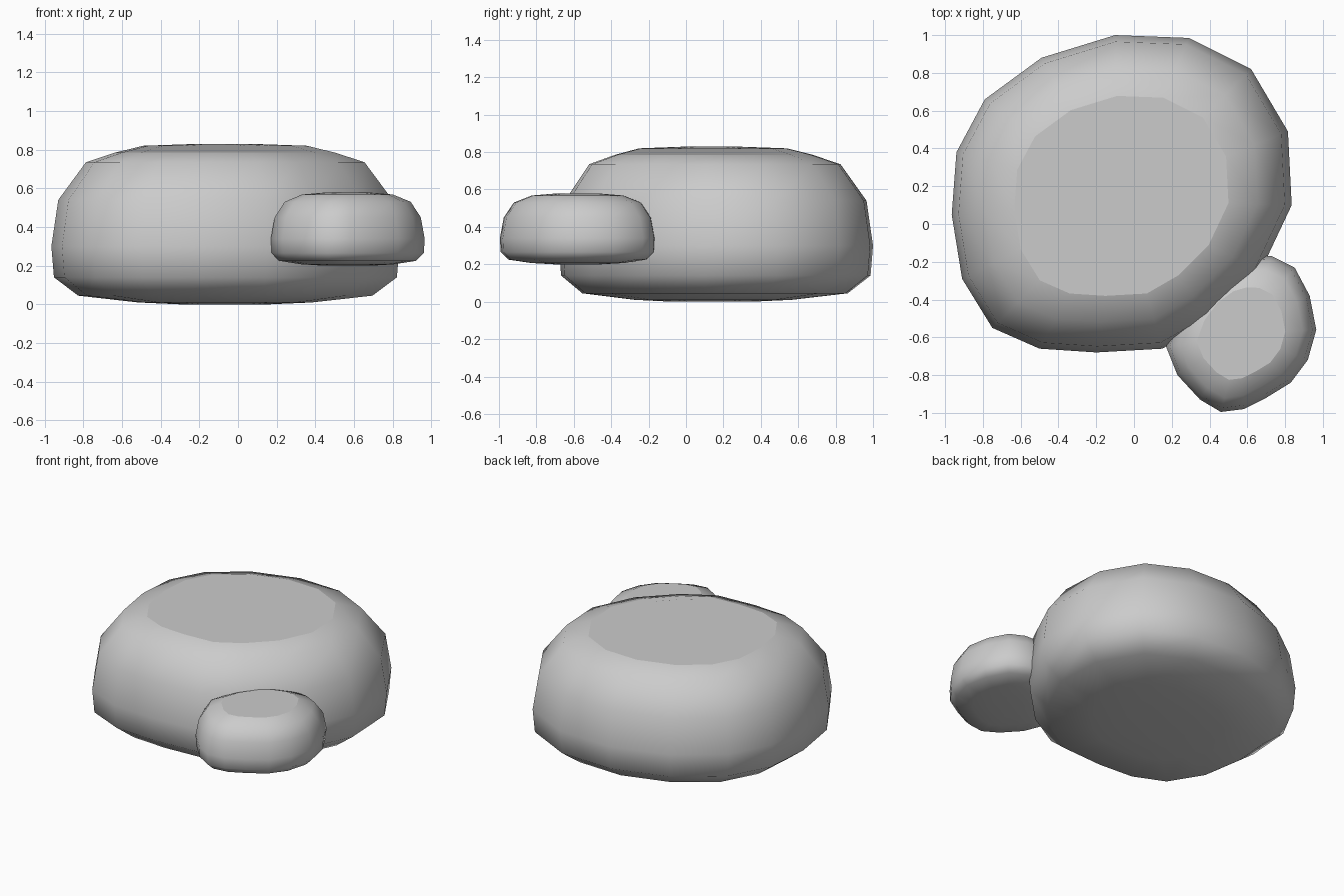
import bpy
import bmesh

cube = bpy.data.objects.get("Cube")
if cube:
    bpy.data.objects.remove(cube)

stone = bpy.data.materials.new("stone grey")
stone.use_nodes = True
stone.diffuse_color = (0.6, 0.6, 0.6, 1)
stone.node_tree.nodes["Principled BSDF"].inputs["Base Color"].default_value = (0.6, 0.6, 0.6, 1)


def rock(name, centre, outline, levels, cap_level):
    """Loft the widest outline through (scale, height) levels, from the bottom up."""
    cx, cy = centre
    bm = bmesh.new()
    rings = [[bm.verts.new((cx + (x - cx) * s, cy + (y - cy) * s, z)) for x, y in outline]
             for s, z in levels]
    n = len(outline)
    for lower, upper in zip(rings, rings[1:]):
        for i in range(n):
            j = (i + 1) % n
            bm.faces.new((lower[i], lower[j], upper[j], upper[i]))
    bm.faces.new(rings[0][::-1])
    bm.faces.new(rings[-1])
    for face in bm.faces:
        face.smooth = True
    # crease around the worn top
    for i in range(n):
        bm.edges.get((rings[cap_level][i], rings[cap_level][(i + 1) % n])).smooth = False
    mesh = bpy.data.meshes.new(name)
    bm.to_mesh(mesh)
    bm.free()
    mesh.materials.append(stone)
    # the worn top is shaded as one level surface
    cap_z = levels[cap_level][1] - 0.001
    normals = [(0, 0, 0)] * len(mesh.loops)
    for poly in mesh.polygons:
        if all(mesh.vertices[v].co.z > cap_z for v in poly.vertices):
            for loop in poly.loop_indices:
                normals[loop] = (0, 0, 1)
    mesh.normals_split_custom_set(normals)
    obj = bpy.data.objects.new(name, mesh)
    bpy.context.collection.objects.link(obj)


# Large boulder, outline anticlockwise from the back
rock("large_boulder", (-0.07, 0.13),
     [(-0.10, 1), (-0.49, 0.88), (-0.79, 0.66), (-0.94, 0.38), (-0.965, 0.05), (-0.91, -0.29),
      (-0.75, -0.55), (-0.5, -0.66), (-0.2, -0.68), (0.15, -0.66), (0.41, -0.51), (0.67, -0.25),
      (0.835, 0.1), (0.815, 0.49), (0.62, 0.82), (0.29, 0.985)],
     [(0.25, 0), (0.5, 0.01), (0.845, 0.045), (0.985, 0.14), (1, 0.3), (0.96, 0.54),
      (0.8, 0.735), (0.63, 0.785), (0.47, 0.82), (0.15, 0.83)], 7)

# Small boulder leaning on its front left
rock("small_boulder", (0.565, -0.58),
     [(0.62, -0.165), (0.5, -0.2), (0.36, -0.3), (0.24, -0.46), (0.17, -0.65), (0.23, -0.8),
      (0.35, -0.93), (0.46, -0.995), (0.58, -0.98), (0.7, -0.92), (0.83, -0.84), (0.92, -0.72),
      (0.965, -0.56), (0.93, -0.38), (0.85, -0.23), (0.73, -0.17)],
     [(0.3, 0.2), (0.6, 0.207), (0.89, 0.225), (0.99, 0.265), (1, 0.34), (0.95, 0.45),
      (0.82, 0.53), (0.59, 0.568), (0.3, 0.578)], 7)
